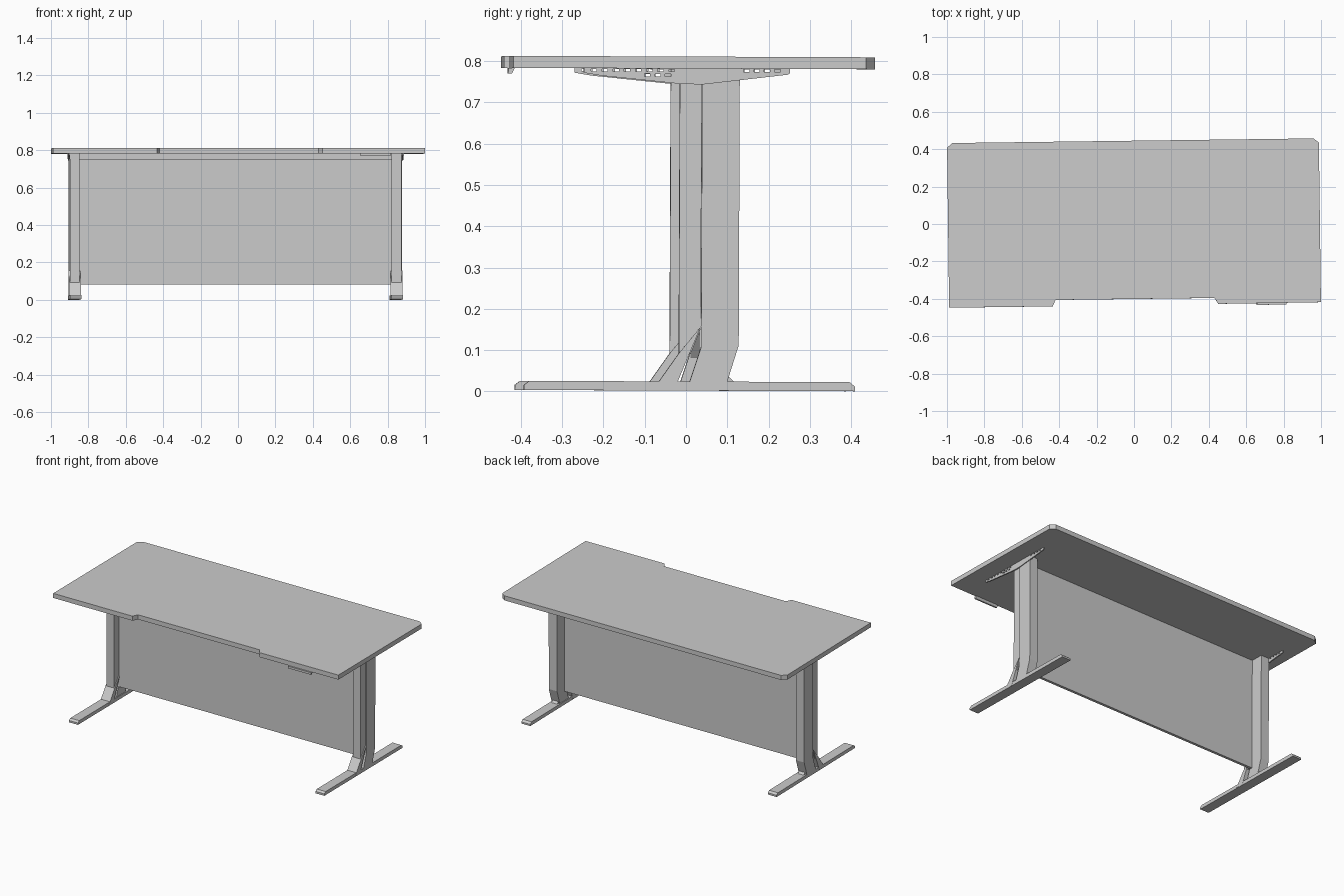
import bpy
import bmesh
from mathutils import Matrix, Vector

cube = bpy.data.objects.get("Cube")
if cube:
    bpy.data.objects.remove(cube, do_unlink=True)

# Single flat colour
grey = bpy.data.materials.new("light_grey")
grey.use_nodes = True
colour = (0.6, 0.6, 0.6, 1)
grey.diffuse_color = colour
grey.node_tree.nodes["Principled BSDF"].inputs["Base Color"].default_value = colour

# The whole desk stands very slightly turned and tilted
PLACE = (Matrix.Translation((0, 0, 0.002)) @ Matrix.Rotation(0.0128, 4, 'Z')
         @ Matrix.Rotation(-0.004, 4, 'X'))


def add_prism(bm, outline, lo, hi, axis):
    """Extrude an outline: (y, z) points along X, or (x, y) points along Z."""
    def point(p, d):
        return Vector((d, p[0], p[1])) if axis == 'X' else Vector((p[0], p[1], d))
    base = bm.faces.new([bm.verts.new(point(p, lo)) for p in outline])
    ext = bmesh.ops.extrude_face_region(bm, geom=[base])
    verts = [v for v in ext["geom"] if isinstance(v, bmesh.types.BMVert)]
    bmesh.ops.translate(bm, verts=verts, vec=point((0, 0), hi - lo))


def finish(name, bm):
    bmesh.ops.recalc_face_normals(bm, faces=bm.faces)
    bm.transform(PLACE)
    mesh = bpy.data.meshes.new(name)
    bm.to_mesh(mesh)
    bm.free()
    mesh.materials.append(grey)
    obj = bpy.data.objects.new(name, mesh)
    bpy.context.scene.collection.objects.link(obj)
    return obj


def prism(name, outline, lo, hi, axis='X'):
    bm = bmesh.new()
    add_prism(bm, outline, lo, hi, axis)
    return finish(name, bm)


def rect(a0, a1, b0, b1):
    return [(a0, b0), (a1, b0), (a1, b1), (a0, b1)]


# Tabletop with a shallow front recess and clipped back corners
TOP_BASE = 0.78
prism("tabletop", [(-0.994, -0.438), (-0.44, -0.438), (-0.425, -0.404),
                   (0.425, -0.404), (0.445, -0.436), (0.994, -0.434),
                   (0.994, 0.42), (0.965, 0.442), (-0.965, 0.442),
                   (-0.994, 0.418)], TOP_BASE, 0.809, 'Z')

# Control handset below the front edge
prism("control_handset", [(-0.444, 0.766), (-0.435, 0.766), (-0.428, TOP_BASE),
                          (-0.444, TOP_BASE)], 0.65, 0.81)

# Modesty panel and the rail above it
prism("modesty_panel", rect(0.021, 0.038, 0.08, TOP_BASE), -0.855, 0.825)
prism("panel_rail", rect(0.012, 0.021, 0.745, TOP_BASE), -0.855, 0.825)

# Side profiles as (y, z)
FOOT = [(-0.404, 0), (0.398, 0), (0.398, 0.011), (0.385, 0.022),
        (-0.391, 0.022), (-0.404, 0.012)]
STRUT = [(-0.09, 0.003), (-0.04, 0.001), (0.024, 0.155), (-0.029, 0.09)]
FRONT_COLUMN = [(-0.029, TOP_BASE), (-0.029, 0.09), (0.0, 0.09),
                (0.024, 0.15), (0.024, TOP_BASE)]
REAR_COLUMN = [(0.025, TOP_BASE), (0.116, TOP_BASE), (0.116, 0.11),
               (0.088, 0.02), (-0.003, 0.02), (0.025, 0.105)]
GUSSET = [(0.085, 0.02), (0.107, 0.02), (0.09, 0.036)]
BRACKET = [(-0.262, TOP_BASE), (-0.262, 0.769), (-0.22, 0.762), (-0.02, 0.742),
           (0.03, 0.742), (0.232, 0.766), (0.238, 0.77), (0.238, TOP_BASE)]

for label, side in (("left", 1), ("right", -1)):
    cx = side * 0.86 - 0.013

    def span(inner, outer):
        return sorted((cx - side * inner, cx + side * outer))

    prism(label + "_foot", FOOT, *span(0.031, 0.031))
    prism(label + "_foot_strut", STRUT, *span(0.032, 0.032))
    prism(label + "_front_column", FRONT_COLUMN, *span(0.026, 0.026))
    prism(label + "_rear_column", REAR_COLUMN, *span(0.026, 0.031))
    prism(label + "_gusset", GUSSET, *span(0.02, 0.02))

    # Slotted bracket plate under the top
    plate = prism(label + "_bracket", BRACKET, *span(-0.028, 0.036))
    slots = bmesh.new()
    lo, hi = span(-0.0, 0.06)
    starts = [-0.245 + 0.027 * i for i in range(8)]
    starts += [0.125 + 0.025 * i for i in range(4)]
    for y in starts:
        add_prism(slots, rect(y, y + 0.014, 0.7725, 0.778), lo, hi, 'X')
    for i in range(3):
        y = -0.115 + 0.025 * i
        add_prism(slots, rect(y, y + 0.014, 0.7605, 0.767), lo, hi, 'X')
    cutter = finish(label + "_slot_cutter", slots)
    cutter.hide_render = True
    cutter.hide_viewport = True
    cutter.display_type = 'WIRE'
    cut = plate.modifiers.new("slots", 'BOOLEAN')
    cut.operation = 'DIFFERENCE'
    cut.solver = 'EXACT'
    cut.object = cutter
